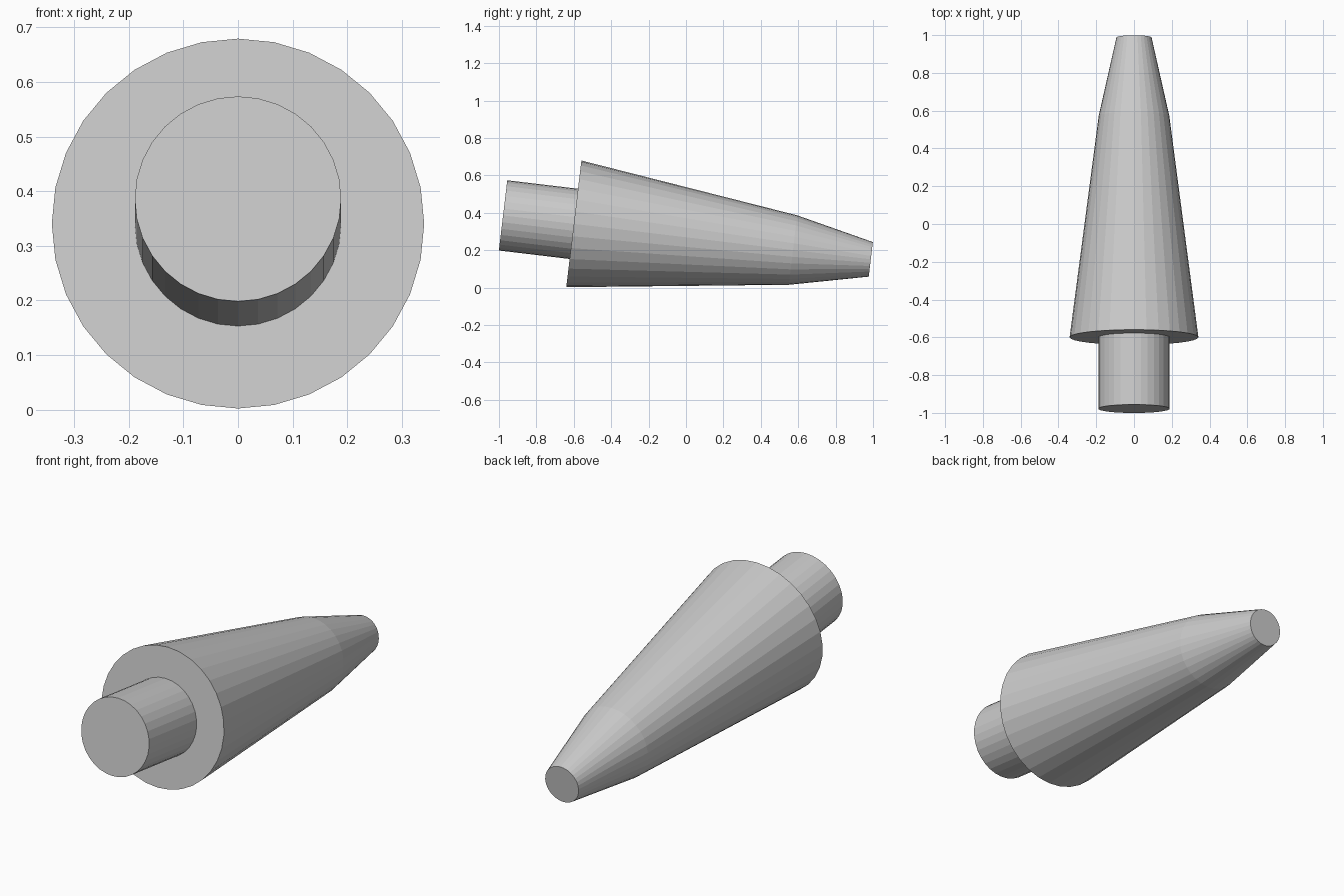
import bpy, bmesh, math
from mathutils import Vector

if "Cube" in bpy.data.objects:
    bpy.data.objects.remove(bpy.data.objects["Cube"])

SIDES = 32
START = Vector((0, -0.978, 0.386))   # centre of the rear end
END = Vector((0, 0.988, 0.151))      # centre of the narrow end
AXIS = (END - START).normalized()
LENGTH = (END - START).length
UP = Vector((1, 0, 0)).cross(AXIS)


def lathe(name, profile):
    """Closed flat-faced solid turned from (distance, radius) points on the tilted axis."""
    bm = bmesh.new()
    rings = []
    for dist, radius in profile:
        ring = []
        for i in range(SIDES):
            a = 2 * math.pi * i / SIDES
            offset = Vector((1, 0, 0)) * math.cos(a) + UP * math.sin(a)
            ring.append(bm.verts.new(START + AXIS * dist + offset * radius))
        rings.append(ring)
    for r0, r1 in zip(rings, rings[1:]):
        for i in range(SIDES):
            j = (i + 1) % SIDES
            bm.faces.new((r0[i], r0[j], r1[j], r1[i]))
    bm.faces.new(rings[0])
    bm.faces.new(rings[-1])
    bmesh.ops.recalc_face_normals(bm, faces=bm.faces)
    mesh = bpy.data.meshes.new(name)
    bm.to_mesh(mesh)
    bm.free()
    obj = bpy.data.objects.new(name, mesh)
    bpy.context.collection.objects.link(obj)
    return obj


# One solid: narrow rear shank, wide shoulder, long taper, steeper nose
lathe("tapered_nozzle", [
    (0.0, 0.189),
    (0.381, 0.189),
    (0.381, 0.341),
    (1.561, 0.187),
    (LENGTH, 0.093),
])
